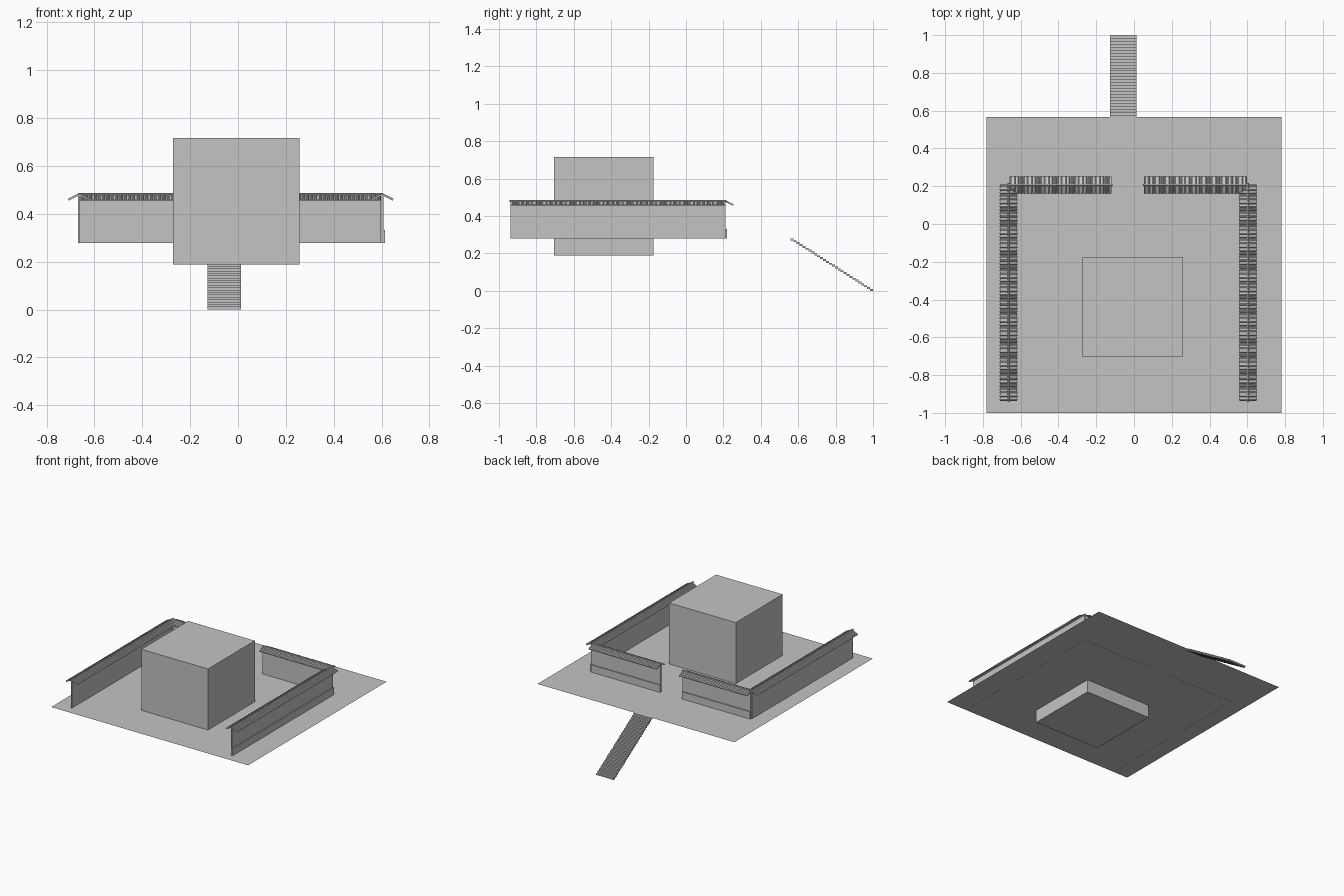
import bpy, bmesh, math
from mathutils import Matrix, Vector

cube = bpy.data.objects.get("Cube")
if cube:
    bpy.data.objects.remove(cube, do_unlink=True)

grey = bpy.data.materials.new("plain grey")
grey.use_nodes = True
colour = (0.55, 0.55, 0.55, 1)
grey.diffuse_color = colour
grey.node_tree.nodes["Principled BSDF"].inputs["Base Color"].default_value = colour

GROUND = 0.28
EAVE, RIDGE = 0.458, 0.48
HALF_SPAN = 0.045


def finish(name, bm, matrix=None):
    mesh = bpy.data.meshes.new(name)
    bmesh.ops.recalc_face_normals(bm, faces=bm.faces)
    bm.to_mesh(mesh)
    bm.free()
    mesh.materials.append(grey)
    obj = bpy.data.objects.new(name, mesh)
    if matrix:
        obj.matrix_world = matrix
    bpy.context.collection.objects.link(obj)
    return obj


def add_box(bm, low, high):
    low, high = Vector(low), Vector(high)
    size = high - low
    place = Matrix.Translation((low + high) / 2) @ Matrix.Diagonal((*size, 1))
    bmesh.ops.create_cube(bm, size=1, matrix=place)


def box(name, low, high, matrix=None):
    bm = bmesh.new()
    add_box(bm, low, high)
    return finish(name, bm, matrix)


def add_prism(bm, section, axis):
    """Sweep a closed section along an axis vector."""
    a = [bm.verts.new(p) for p in section]
    b = [bm.verts.new(Vector(p) + axis) for p in section]
    n = len(a)
    for i in range(n):
        bm.faces.new((a[i], a[(i + 1) % n], b[(i + 1) % n], b[i]))
    bm.faces.new(a)
    bm.faces.new(b)


def tiled_roof(name, length, matrix):
    """Two slopes along local x, each with half-round cover tiles."""
    bm = bmesh.new()
    count = round(length / 0.0178)
    pitch = length / count
    for side in (-1, 1):
        slope = Vector((0, side * HALF_SPAN, EAVE - RIDGE))
        normal = Vector((0, side * (RIDGE - EAVE), HALF_SPAN)).normalized()
        top = Vector((0, 0, RIDGE))
        # thin slab below the tiles
        add_prism(bm, [top, top + slope, top + slope - normal * 0.003,
                       top - normal * 0.003], Vector((length, 0, 0)))
        # cover tiles running down the slope
        for i in range(count):
            centre = top + Vector(((i + 0.5) * pitch, 0, 0))
            arc = [math.pi * k / 4 for k in range(5)]
            section = [centre + Vector((0.0055 * math.cos(t), 0, 0))
                       + normal * 0.0055 * math.sin(t) for t in arc]
            add_prism(bm, section, slope)
    # ridge pole
    turn = Matrix.Translation((length / 2, 0, RIDGE + 0.001)) @ Matrix.Rotation(math.pi / 2, 4, "Y")
    bmesh.ops.create_cone(bm, cap_ends=True, segments=8, radius1=0.005,
                          radius2=0.005, depth=length + 0.012, matrix=turn)
    finish(name, bm, matrix)


def wall(name, start, length, turn, plinth_side):
    """Wall along local x with a tiled cap and an optional outer plinth."""
    place = Matrix.Translation((*start, 0)) @ Matrix.Rotation(turn, 4, "Z")
    box(name, (0, -0.004, GROUND - 0.001), (length, 0.004, RIDGE - 0.004), place)
    if plinth_side:
        ys = sorted((plinth_side * 0.004, plinth_side * 0.011))
        box(name + "_plinth", (0, ys[0], GROUND - 0.001),
            (length, ys[1], 0.332), place)
    tiled_roof(name + "_roof", length, place)


# Ground sheet
bm = bmesh.new()
bmesh.ops.create_grid(bm, x_segments=1, y_segments=1, size=0.5,
                      matrix=Matrix.Translation((0, -0.2165, GROUND))
                      @ Matrix.Diagonal((1.56, 1.567, 1, 1)))
finish("ground_sheet", bm)

# Central block, sunk through the ground
box("central_block", (-0.272, -0.705, 0.188), (0.256, -0.175, 0.717))

# Side walls and the two back walls beside the gateway
quarter = math.pi / 2
wall("right_wall", (-0.664, -0.937), 1.147, quarter, 0)
wall("left_wall", (0.603, -0.937), 1.147, quarter, -1)
wall("back_right_wall", (-0.66, 0.207), 0.54, 0, 1)
wall("back_left_wall", (0.053, 0.207), 0.545, 0, 1)

# Staircase of small blocks descending to the back
bm = bmesh.new()
STEPS = 28
run, rise = 0.44 / STEPS, GROUND / STEPS
for i in range(STEPS):
    y, z = 0.56 + i * run, GROUND - i * rise
    add_box(bm, (-0.127, y, z - rise), (0.012, y + run, z))
finish("staircase", bm)
